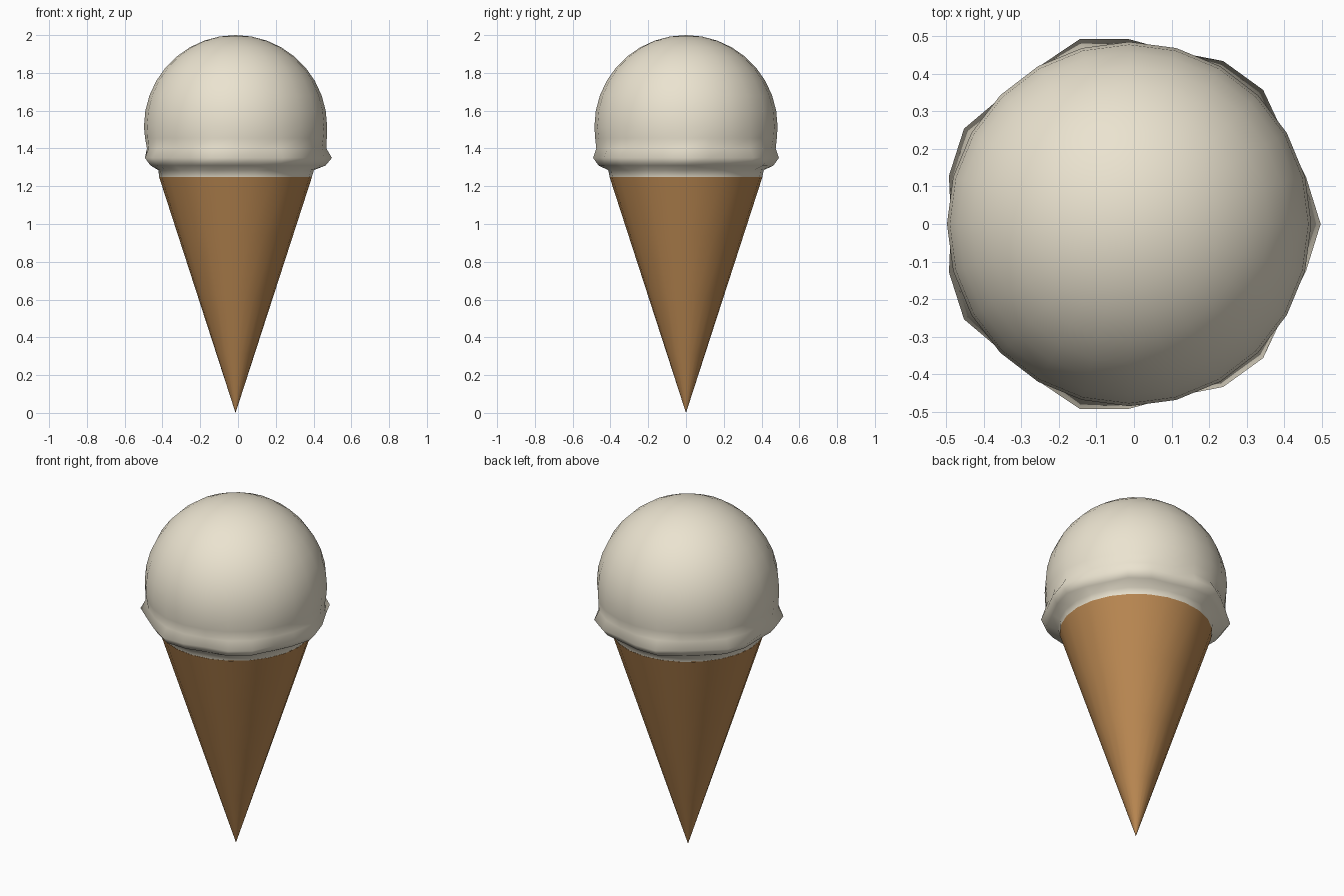
import bpy, bmesh, math

if "Cube" in bpy.data.objects:
    bpy.data.objects.remove(bpy.data.objects["Cube"])

SEGMENTS = 24
AXIS_X = -0.013      # the wavy rim is lopsided, so the axis sits slightly left


def material(name, color):
    mat = bpy.data.materials.new(name)
    mat.diffuse_color = (*color, 1)
    mat.use_nodes = True
    mat.node_tree.nodes["Principled BSDF"].inputs["Base Color"].default_value = mat.diffuse_color
    return mat


def lathe(name, rings, mat, lobes=7, tip_low=None, tip_high=None, sharp=60):
    """Skin rings of (z, radius, wave amplitude), optionally closed to a point."""
    bm = bmesh.new()
    loops = []
    for z, r, amp in rings:
        loop = []
        for i in range(SEGMENTS):
            a = 2 * math.pi * i / SEGMENTS
            rad = r + amp * math.cos(lobes * a)
            loop.append(bm.verts.new((rad * math.cos(a), rad * math.sin(a), z)))
        loops.append(loop)
    for low, high in zip(loops, loops[1:]):
        for i in range(SEGMENTS):
            j = (i + 1) % SEGMENTS
            bm.faces.new((low[i], low[j], high[j], high[i]))
    for z, loop in ((tip_low, loops[0]), (tip_high, loops[-1])):
        if z is not None:
            tip = bm.verts.new((0, 0, z))
            for i in range(SEGMENTS):
                bm.faces.new((tip, loop[i], loop[(i + 1) % SEGMENTS]))
    bmesh.ops.recalc_face_normals(bm, faces=bm.faces)
    mesh = bpy.data.meshes.new(name)
    bm.to_mesh(mesh)
    bm.free()
    mesh.materials.append(mat)
    obj = bpy.data.objects.new(name, mesh)
    obj.location.x = AXIS_X
    bpy.context.collection.objects.link(obj)
    bpy.ops.object.select_all(action='DESELECT')
    obj.select_set(True)
    bpy.context.view_layer.objects.active = obj
    bpy.ops.object.shade_smooth_by_angle(angle=math.radians(sharp))
    return obj


cream = material("cream", (0.83, 0.77, 0.63))
wafer = material("wafer", (0.50, 0.25, 0.085))

# Wafer cone, point down
lathe("cone", [(1.25 * t, 0.405 * t, 0) for t in (0.02, 0.25, 0.5, 0.75, 1)],
      wafer, tip_low=0.0)

# Ice cream scoop: wavy melted skirt flowing into a round dome
R, CENTRE = 0.485, 1.515
skirt = [(1.25, 0.404, 0), (1.285, 0.412, 0.003), (1.31, 0.463, 0.014),
         (1.35, 0.492, 0.018), (1.40, 0.475, 0.006), (1.455, 0.481, 0.002)]
dome = [(CENTRE + R * math.sin(a), R * math.cos(a), 0)
        for a in (math.radians(10 * k) for k in range(9))]
lathe("scoop", skirt + dome, cream, tip_high=CENTRE + R)
